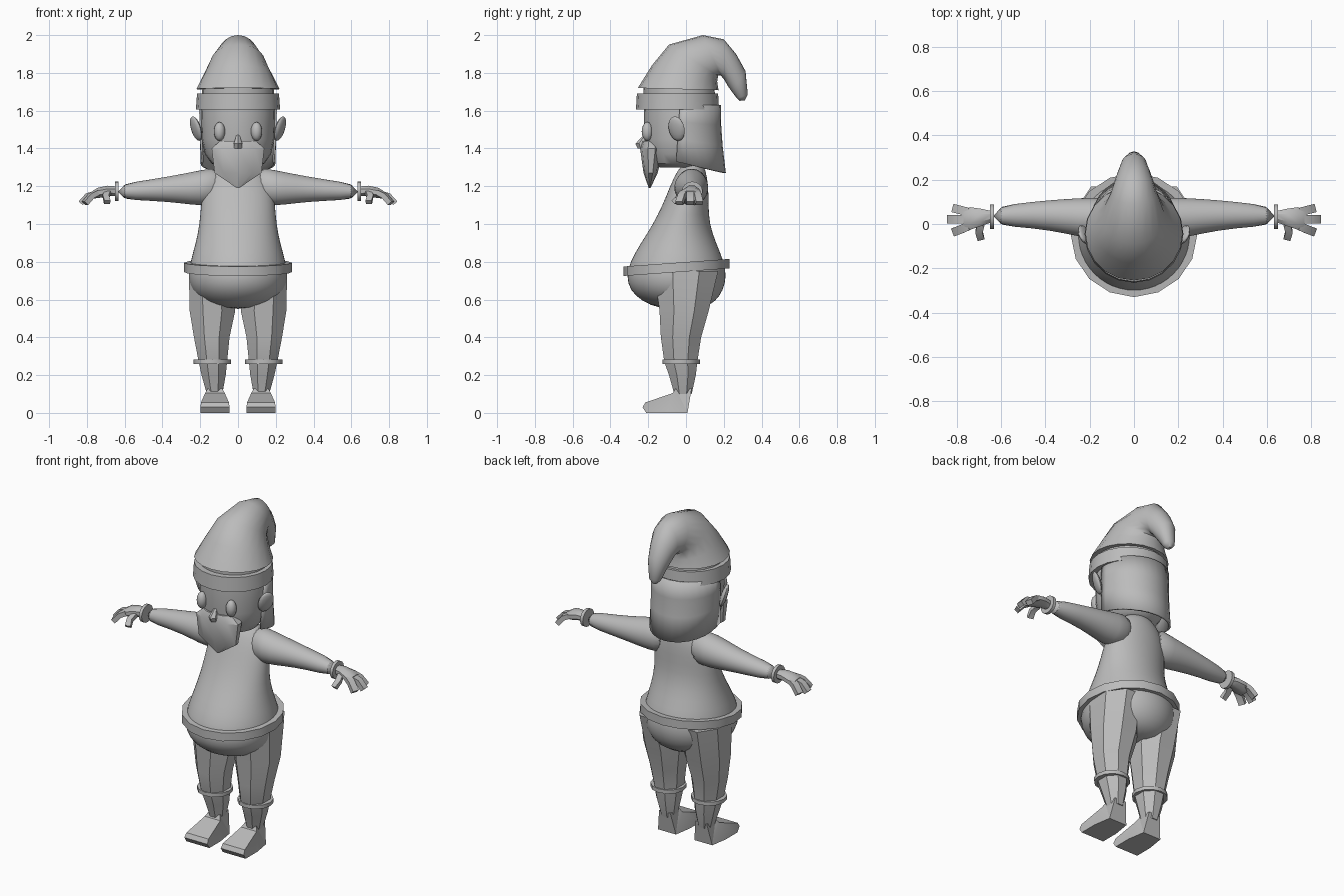
import bpy, bmesh, math
from mathutils import Vector

if "Cube" in bpy.data.objects:
    bpy.data.objects.remove(bpy.data.objects["Cube"])

grey = bpy.data.materials.new("plain grey")
grey.diffuse_color = (0.5, 0.5, 0.5, 1)
grey.use_nodes = True
grey.node_tree.nodes["Principled BSDF"].inputs["Base Color"].default_value = grey.diffuse_color


def finish(name, bm, angle=35, mirror=False, subsurf=0):
    bmesh.ops.recalc_face_normals(bm, faces=bm.faces)
    me = bpy.data.meshes.new(name)
    bm.to_mesh(me)
    bm.free()
    me.materials.append(grey)
    ob = bpy.data.objects.new(name, me)
    bpy.context.collection.objects.link(ob)
    bpy.ops.object.select_all(action='DESELECT')
    ob.select_set(True)
    bpy.context.view_layer.objects.active = ob
    bpy.ops.object.shade_smooth_by_angle(angle=math.radians(angle))
    if mirror:
        ob.modifiers.new("Mirror", 'MIRROR').use_mirror_merge = False
    if subsurf:
        m = ob.modifiers.new("Smooth", 'SUBSURF')
        m.levels = m.render_levels = subsurf
    return ob


def add_loft(bm, rings, n, phase=0.0):
    """Skin closed elliptical rings given as (centre, half axis, half axis)."""
    loops = []
    for c, u, v in rings:
        c, u, v = Vector(c), Vector(u), Vector(v)
        loops.append([bm.verts.new(c + u * math.cos(a) + v * math.sin(a))
                      for a in (2 * math.pi * (i + phase) / n for i in range(n))])
    for a, b in zip(loops, loops[1:]):
        for i in range(n):
            j = (i + 1) % n
            bm.faces.new((a[i], a[j], b[j], b[i]))
    bm.faces.new(loops[0])
    bm.faces.new(loops[-1])


def loft(name, rings, n=20, phase=0.0, **kw):
    bm = bmesh.new()
    add_loft(bm, rings, n, phase)
    return finish(name, bm, **kw)


def flat(z, front, back, w, x=0, k=1):
    """Horizontal ring from its front and back y and half width."""
    return ((x, (front + back) / 2, z), (w * k, 0, 0), (0, (back - front) / 2 * k, 0))


def cross(x, y, z, ry, rz):
    """Ring facing along x."""
    return ((x, y, z), (0, ry, 0), (0, 0, rz))


def ball(name, loc, size, tilt=0, turn=0, mirror=True):
    bm = bmesh.new()
    bmesh.ops.create_uvsphere(bm, u_segments=14, v_segments=8, radius=1)
    from mathutils import Matrix
    m = (Matrix.Translation(loc) @ Matrix.Rotation(turn, 4, 'Z')
         @ Matrix.Rotation(tilt, 4, 'Y') @ Matrix.Diagonal((*size, 1)))
    bm.transform(m)
    return finish(name, bm, mirror=mirror)


# Torso with round belly, and tilted belt
loft("torso", [flat(*r) for r in (
    (1.33, 0, .08, .05), (1.29, -.045, .105, .13), (1.2, -.085, .12, .185),
    (1.1, -.125, .12, .198), (1.0, -.175, .125, .205), (.9, -.24, .16, .225),
    (.8, -.30, .205, .255), (.72, -.318, .217, .267), (.65, -.30, .20, .25),
    (.59, -.235, .16, .20), (.55, -.14, .09, .10))], 24, subsurf=1, angle=60)
loft("belt", [((0, -.05, z), (.285, 0, 0), (0, .28, .02)) for z in (.745, .795)], 16)

# Sleeves and cuffs
loft("sleeves", [cross(*r) for r in (
    (.08, .035, 1.205, .085, .105), (.2, .025, 1.19, .095, .095),
    (.3, .035, 1.187, .08, .078), (.45, .042, 1.18, .06, .057),
    (.64, .036, 1.17, .045, .042))], 20, mirror=True, subsurf=1, angle=60)
loft("cuffs", [cross(x, .033, 1.173, .055, .052) for x in (.632, .65)], 16, mirror=True)

# Hands: palm, three bent fingers and a thumb
loft("palms", [cross(*r) for r in (
    (.645, .033, 1.173, .028, .028), (.69, .03, 1.175, .042, .03),
    (.74, .025, 1.165, .055, .03), (.77, .022, 1.155, .048, .022))], 8, .5, mirror=True)


def finger(name, pts, r=.02):
    pts = [Vector(p) for p in pts]
    rings = []
    for i, p in enumerate(pts):
        d = (pts[min(i + 1, len(pts) - 1)] - pts[max(i - 1, 0)]).normalized()
        u = d.cross(Vector((0, 0, 1))).normalized()
        rings.append((p, u * r * 1.35, u.cross(d) * r))
    loft(name, rings, 4, .5, mirror=True)


for part, y0, y1, reach in (("front_finger", -.008, -.035, .81),
                            ("middle_finger", .022, .022, .833),
                            ("back_finger", .052, .07, .81)):
    finger(part, ((.745, y0, 1.165), (reach - .035, (y0 + y1) / 2, 1.15), (reach, y1, 1.11)))
finger("thumb", ((.69, 0, 1.165), (.70, -.035, 1.145), (.692, -.065, 1.115)), .017)

# Legs tapering to the ankle, with boot-top bands
K = 1 / math.cos(math.pi / 8)
loft("legs", [flat(z, f, b, (o - i) / 2, (o + i) / 2, K) for z, i, o, f, b in (
    (.75, .03, .26, -.17, .17), (.54, .015, .256, -.14, .12), (.4, .045, .233, -.133, .08),
    (.27, .058, .208, -.115, .06), (.2, .065, .193, -.09, .052),
    (.1, .083, .165, -.062, .03))], 8, .5, mirror=True, angle=25)
loft("boot_bands", [flat(z, -.125, .073, .1, .136) for z in (.26, .282)], 12, mirror=True)

# Feet: side profile (y, z, half width) skinned between left and right
profile = ((.008, 0, .06), (-.1, 0, .077), (-.21, 0, .077), (-.23, .03, .077),
           (-.215, .055, .074), (-.07, .105, .052), (-.055, .13, .038), (.03, .13, .038))
bm = bmesh.new()
sides = [[bm.verts.new((.122 + s * w, y, z)) for y, z, w in profile] for s in (-1, 1)]
for s in sides:
    bm.faces.new(s)
for i in range(len(profile)):
    j = (i + 1) % len(profile)
    bm.faces.new((sides[0][i], sides[0][j], sides[1][j], sides[1][i]))
bmesh.ops.triangulate(bm, faces=[f for f in bm.faces if len(f.verts) > 4])
finish("feet", bm, mirror=True, angle=20)

# Head
loft("head", [flat(*r) for r in (
    (1.72, -.225, .15, .19), (1.58, -.222, .165, .197), (1.45, -.222, .16, .192),
    (1.37, -.205, .14, .175), (1.32, -.18, .1, .14), (1.30, -.14, .06, .09))], 24)

# Beard, nose, eyes and ears
loft("beard", [flat(*r) for r in (
    (1.44, -.232, -.13, .1), (1.40, -.243, -.12, .147), (1.27, -.225, -.15, .13),
    (1.19, -.197, -.188, .006))], 10, .5, angle=30)
loft("nose", [flat(*r) for r in (
    (1.47, -.225, -.20, .01), (1.425, -.268, -.19, .026),
    (1.40, -.255, -.19, .024))], 6, .5, angle=20)
ball("eyes", (.098, -.205, 1.49), (.03, .03, .05), turn=.3)
ball("ears", (.222, -.05, 1.505), (.018, .048, .068), tilt=.3, turn=-.5)

# Hair: open shell round the back of the head, longer behind
bm = bmesh.new()
N, rows = 16, []
for t in (0, .3, .6, 1):
    row = []
    for i in range(N + 1):
        a = math.radians(-3) + math.radians(186) * i / N
        back = max(math.sin(a), 0)
        low = 1.33 - .06 * back
        r = .2 + (.027 * back - .012 * (1 - back)) * t * t
        row.append(bm.verts.new((r * math.cos(a), -.022 + r * math.sin(a) - .02 * t * (1 - back),
                                 1.63 + (low - 1.63) * t)))
    rows.append(row)
for a, b in zip(rows, rows[1:]):
    for i in range(N):
        bm.faces.new((a[i], a[i + 1], b[i + 1], b[i]))
hair = finish("hair", bm)
m = hair.modifiers.new("Thickness", 'SOLIDIFY')
m.thickness, m.offset = .012, 0

# Hat: band, then a cone that droops over backwards (front edge, back edge, half width)
loft("hat_band", [flat(1.605, -.265, .175, .223), flat(1.69, -.26, .17, .217)], 20)
droop = (((-.255, 1.72), (.172, 1.708), .22), ((-.18, 1.84), (.165, 1.755), .178),
         ((-.09, 1.95), (.17, 1.785), .14), ((.09, 2.0), (.185, 1.785), .105),
         ((.20, 1.978), (.205, 1.76), .085), ((.265, 1.90), (.222, 1.73), .07),
         ((.315, 1.81), (.243, 1.70), .055), ((.327, 1.685), (.27, 1.665), .034),
         ((.312, 1.655), (.285, 1.652), .012))
loft("hat", [((0, (f[0] + b[0]) / 2, (f[1] + b[1]) / 2), (w, 0, 0),
              (0, (b[0] - f[0]) / 2, (b[1] - f[1]) / 2)) for f, b, w in droop], 20, angle=50)
